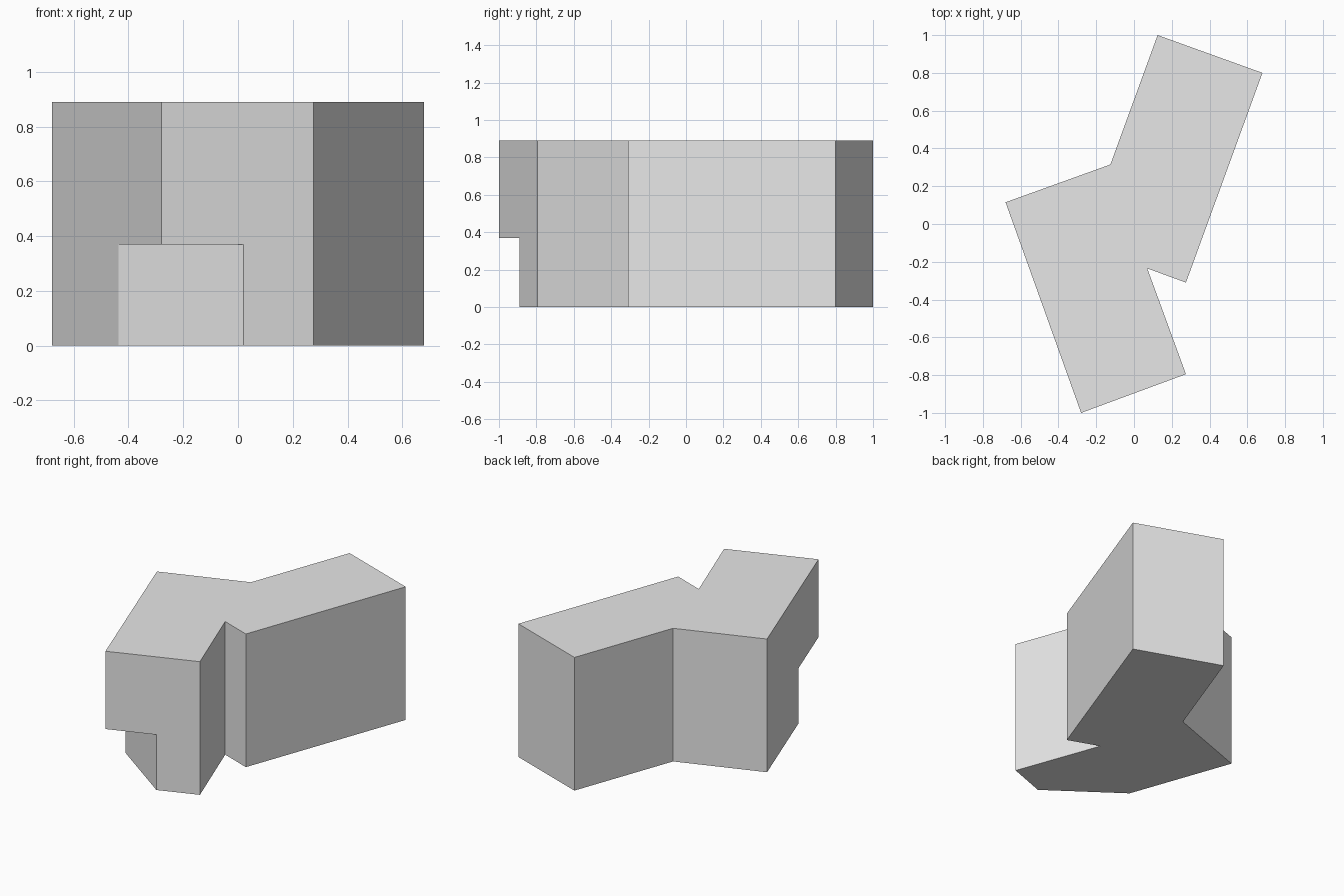
import bpy
import bmesh
from mathutils import Vector

HEIGHT = 0.89
NOTCH_HEIGHT = 0.37

cube = bpy.data.objects.get("Cube")
if cube:
    bpy.data.objects.remove(cube, do_unlink=True)

grey = bpy.data.materials.new("light_grey")
grey.use_nodes = True
colour = (0.8, 0.8, 0.8, 1)
grey.diffuse_color = colour
grey.node_tree.nodes["Principled BSDF"].inputs["Base Color"].default_value = colour


def prism(name, outline, bottom, top):
    """Extrude a flat outline straight up."""
    bm = bmesh.new()
    base = bm.faces.new([bm.verts.new((x, y, bottom)) for x, y in outline])
    result = bmesh.ops.extrude_face_region(bm, geom=[base], use_keep_orig=True)
    raised = [v for v in result["geom"] if isinstance(v, bmesh.types.BMVert)]
    bmesh.ops.translate(bm, vec=(0, 0, top - bottom), verts=raised)
    bmesh.ops.recalc_face_normals(bm, faces=bm.faces[:])
    mesh = bpy.data.meshes.new(name)
    bm.to_mesh(mesh)
    bm.free()
    mesh.materials.append(grey)
    obj = bpy.data.objects.new(name, mesh)
    bpy.context.collection.objects.link(obj)
    return obj


# Two overlapping wings, splayed in opposite directions, as one footprint
footprint = [(-0.28, -1), (0.275, -0.795), (0.07, -0.235), (0.275, -0.31),
             (0.68, 0.8), (0.125, 1), (-0.125, 0.315), (-0.68, 0.115)]
building = prism("building", footprint, 0, HEIGHT)

# Diagonal recess under the front corner
side, front = Vector((-0.44, -0.56)), Vector((0.02, -0.89))
run = (front - side) / 2
out = Vector((-0.33, -0.46))
cutter = prism("recess_cutter",
               [side - run, front + run, front + run + out, side - run + out],
               -0.2, NOTCH_HEIGHT)
cutter.hide_render = True

cut = building.modifiers.new("recess", "BOOLEAN")
cut.operation = "DIFFERENCE"
cut.solver = "EXACT"
cut.object = cutter
bpy.context.view_layer.objects.active = building
bpy.ops.object.modifier_apply(modifier=cut.name)
bpy.data.objects.remove(cutter, do_unlink=True)
